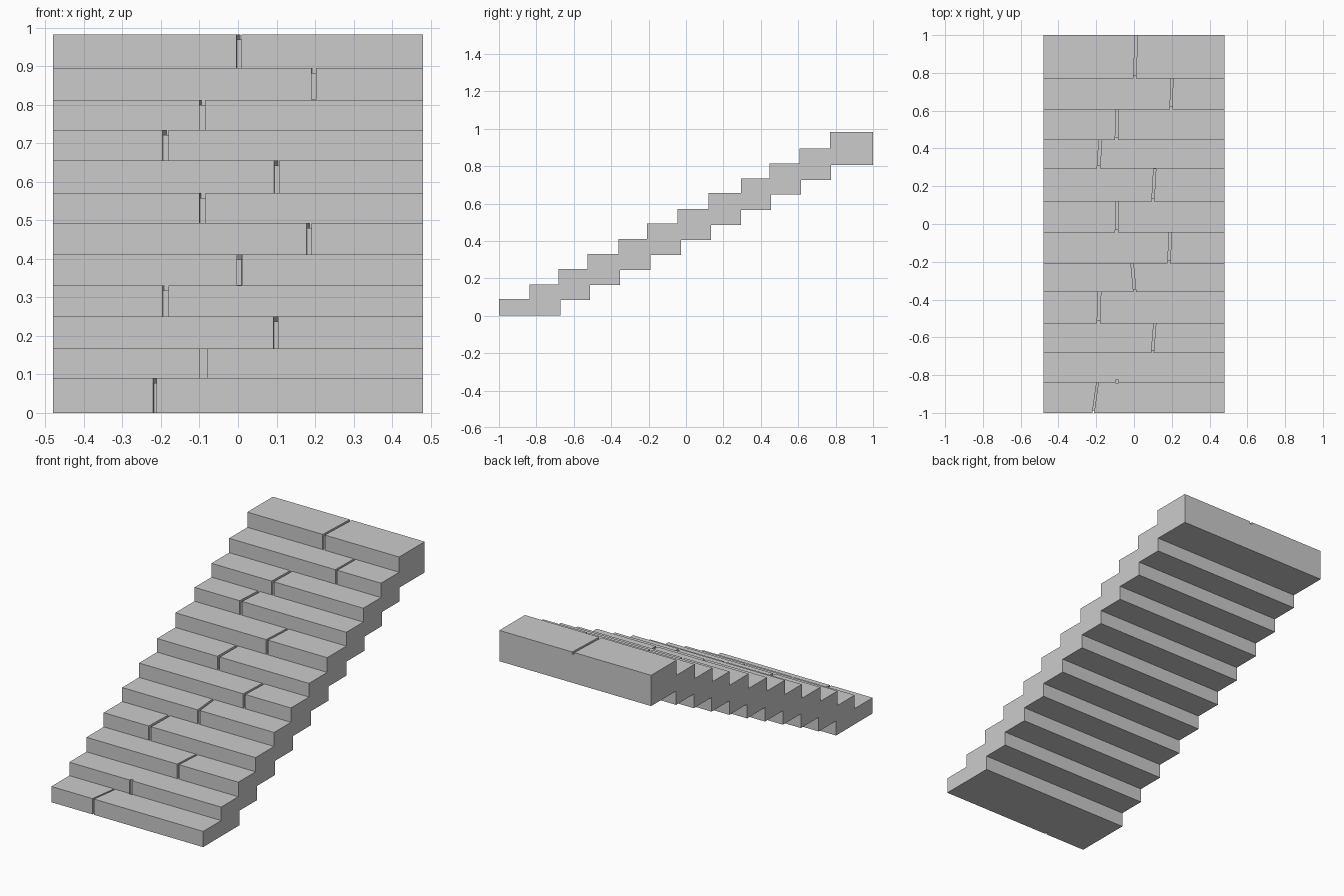
import bpy, bmesh

if "Cube" in bpy.data.objects:
    bpy.data.objects.remove(bpy.data.objects["Cube"])

HALF_W = 0.48
DEPTH = 0.013      # groove depth
EPS = 0.0006

# Front edge and top height of each step
fronts = [-1, -0.838, -0.683, -0.527, -0.36, -0.208, -0.045, 0.12, 0.293, 0.446, 0.606, 0.77, 1]
tops = [0.09, 0.167, 0.25, 0.331, 0.411, 0.493, 0.571, 0.655, 0.734, 0.813, 0.895, 0.982]
# Underside: back edge and height of each soffit step
backs = [-0.67, -0.513, -0.352, -0.19, -0.028, 0.134, 0.294, 0.455, 0.615, 0.775, 1]
unders = [0, 0.083, 0.164, 0.245, 0.325, 0.405, 0.486, 0.566, 0.647, 0.727, 0.806]
# Groove of each step: x at the riser, x at the back of the tread, width
grooves = [(-0.216, -0.193, 0.009), (-0.09, -0.09, 0.018), (0.098, 0.11, 0.012),
           (-0.188, -0.183, 0.015), (0.004, -0.01, 0.013), (0.185, 0.192, 0.013),
           (-0.092, -0.089, 0.015), (0.1, 0.11, 0.012), (-0.188, -0.178, 0.015),
           (-0.093, -0.088, 0.014), (0.197, 0.2, 0.012), (0.003, 0.014, 0.013)]


def extrude_profile(bm, profile, x_at, width):
    """Solid from a y-z outline, spread along x; x_at(y) gives the slant."""
    left = [bm.verts.new((x_at(y) - width / 2, y, z)) for y, z in profile]
    right = [bm.verts.new((x_at(y) + width / 2, y, z)) for y, z in profile]
    bm.faces.new(left)
    bm.faces.new(right[::-1])
    n = len(profile)
    for i in range(n):
        j = (i + 1) % n
        bm.faces.new((left[j], left[i], right[i], right[j]))


def make_object(name, bm):
    bmesh.ops.recalc_face_normals(bm, faces=bm.faces)
    mesh = bpy.data.meshes.new(name)
    bm.to_mesh(mesh)
    bm.free()
    obj = bpy.data.objects.new(name, mesh)
    bpy.context.collection.objects.link(obj)
    return obj


# Stair flight: stepped top and stepped underside
upper = []
for i, z in enumerate(tops):
    upper += [(fronts[i], z), (fronts[i + 1], z)]
lower = []
for i, z in enumerate(unders):
    lower += [(-1 if i == 0 else backs[i - 1], z), (backs[i], z)]
bm = bmesh.new()
extrude_profile(bm, upper + lower[::-1], lambda y: 0, 2 * HALF_W)
stairs = make_object("stair_flight", bm)

# Joint grooves: an L-shaped cutter over each riser and tread
bm = bmesh.new()
for i, (xa, xb, w) in enumerate(grooves):
    y0, y1, z1 = fronts[i], fronts[i + 1], tops[i]
    z0 = tops[i - 1] + EPS if i else -0.02
    y1 += 0.02 if i == 11 else -EPS
    out = 0.01
    if i == 1:   # second step: riser only, nicking the tread below
        z0 -= 0.01
        prof = [(y0 - 0.004, z0), (y0 + DEPTH, z0), (y0 + DEPTH, z1 + out), (y0 - 0.004, z1 + out)]
    else:
        prof = [(y0 - out, z0), (y0 + DEPTH, z0), (y0 + DEPTH, z1 - DEPTH),
                (y1, z1 - DEPTH), (y1, z1 + out), (y0 - out, z1 + out)]
    extrude_profile(bm, prof, lambda y: xa + (xb - xa) * (y - y0) / (y1 - y0), w)
cutter = make_object("groove_cutter", bm)
cutter.hide_render = True
cutter.hide_set(True)

mod = stairs.modifiers.new("joint_grooves", 'BOOLEAN')
mod.operation = 'DIFFERENCE'
mod.solver = 'EXACT'
mod.object = cutter
